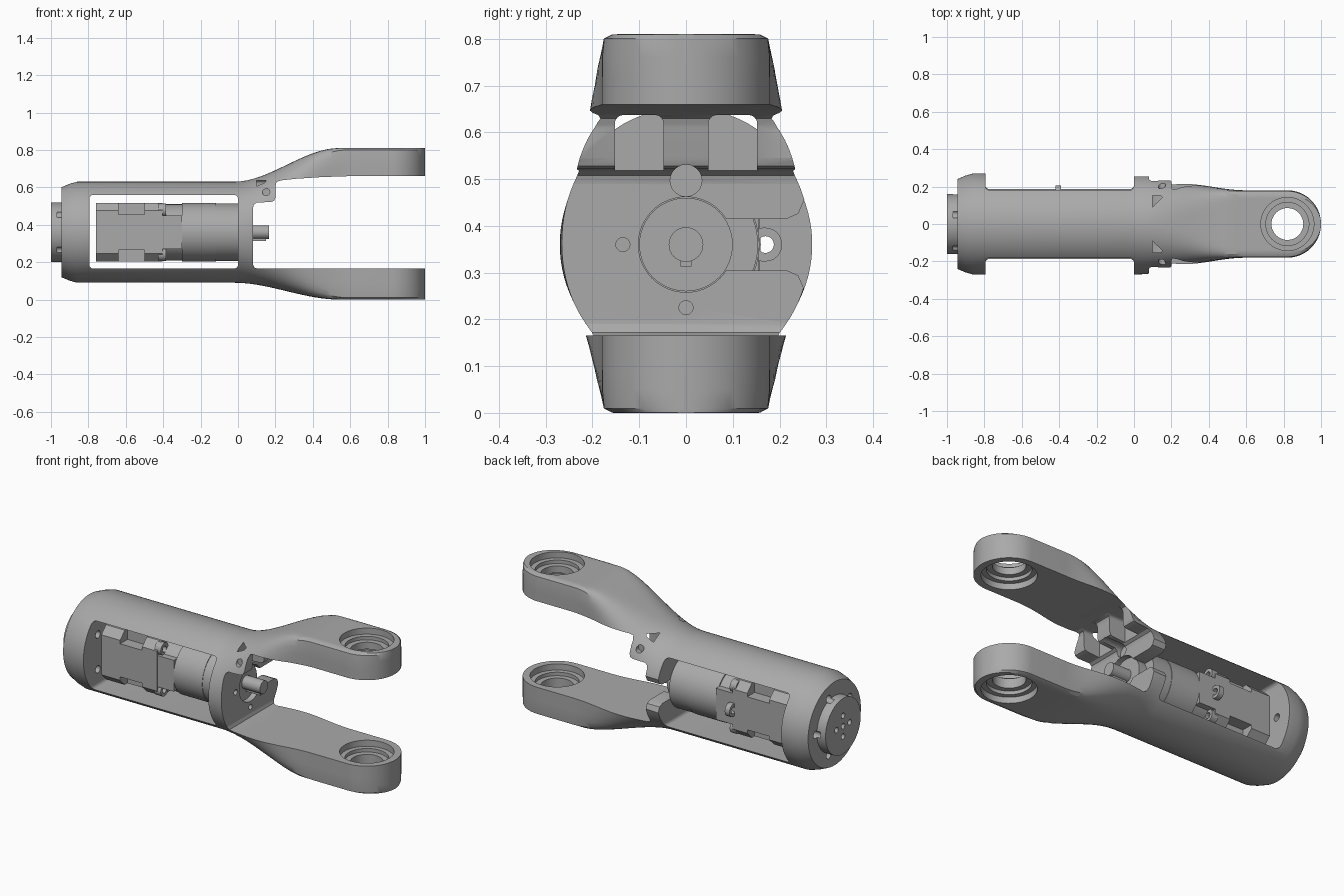
import bpy, bmesh
from math import sin, cos, pi, radians, sqrt

if "Cube" in bpy.data.objects:
    bpy.data.objects.remove(bpy.data.objects["Cube"])

AX = 0.36       # height of the long axis
EYE = 0.82      # x of the fork bores


def material(name, v):
    m = bpy.data.materials.new(name)
    m.use_nodes = True
    m.diffuse_color = (v, v, v, 1)
    m.node_tree.nodes["Principled BSDF"].inputs["Base Color"].default_value = (v, v, v, 1)
    return m


GREY = material("metal grey", 0.4)


def finish(name, bm):
    bmesh.ops.recalc_face_normals(bm, faces=bm.faces)
    me = bpy.data.meshes.new(name)
    bm.to_mesh(me)
    bm.free()
    me.materials.append(GREY)
    ob = bpy.data.objects.new(name, me)
    bpy.context.scene.collection.objects.link(ob)
    return ob


def loft(name, rings):
    bm = bmesh.new()
    rows = [[bm.verts.new(p) for p in ring] for ring in rings]
    n = len(rows[0])
    for a, b in zip(rows, rows[1:]):
        for i in range(n):
            j = (i + 1) % n
            bm.faces.new((a[i], a[j], b[j], b[i]))
    bm.faces.new(rows[0])
    bm.faces.new(rows[-1])
    return finish(name, bm)


def prism(name, pts, axis, lo, hi):
    place = {"x": lambda p, d: (d, p[0], p[1]),
             "y": lambda p, d: (p[0], d, p[1]),
             "z": lambda p, d: (p[0], p[1], d)}[axis]
    return loft(name, [[place(p, d) for p in pts] for d in (lo, hi)])


def circle(u, v, r, n=48):
    return [(u + r * cos(2 * pi * i / n), v + r * sin(2 * pi * i / n)) for i in range(n)]


def rect(u0, u1, v0, v1):
    return [(u0, v0), (u1, v0), (u1, v1), (u0, v1)]


def round_rect(u0, u1, v0, v1, r, n=6):
    pts = []
    for k, (u, v) in enumerate(rect(u0 + r, u1 - r, v0 + r, v1 - r)):
        for i in range(n + 1):
            a = pi + (k + i / n) * pi / 2
            pts.append((u + r * cos(a), v + r * sin(a)))
    return pts


def cut(ob, pts, axis, lo, hi):
    c = prism("cutter", pts, axis, lo, hi)
    c.hide_render = True
    m = ob.modifiers.new("cut", "BOOLEAN")
    m.operation, m.solver, m.object = "DIFFERENCE", "EXACT", c


def bake(ob):
    dg = bpy.context.evaluated_depsgraph_get()
    me = bpy.data.meshes.new_from_object(ob.evaluated_get(dg))
    cutters = [m.object for m in ob.modifiers]
    ob.modifiers.clear()
    ob.data = me
    for c in cutters:
        bpy.data.objects.remove(c)


def smooth(x, a, b):
    t = min(1, max(0, (x - a) / (b - a)))
    return t * t * (3 - 2 * t)


# Outer skin: round tube that swells into a tall flat-sided fork
def section(x, shrink=0.0, n=96):
    rise, flat = smooth(x, -0.02, 0.54), smooth(x, 0, 0.6)
    top, bottom = 0.63 + 0.18 * rise - shrink, 0.09 * (1 - rise) + shrink
    w = 0.27 - 0.09 * flat - shrink
    if x > EYE:
        w = max(0.004, sqrt(max(0, 0.18 ** 2 - (x - EYE) ** 2)))
    p = 2 / (1 - 0.93 * flat)
    h, mid = (top - bottom) / 2, (top + bottom) / 2
    ring = []
    for i in range(n):
        c, s = cos(2 * pi * i / n), sin(2 * pi * i / n)
        k = (abs(c) ** p + abs(s) ** p) ** (-1 / p)
        ring.append((x, w * c * k, mid + h * s * k))
    return ring


rings = [section(-0.945, 0.03), section(-0.9, 0.011), section(-0.86)]
rings += [section(-0.02 + 0.62 * i / 20) for i in range(21)]
rings += [section(EYE + 0.18 * sin(pi / 2 * i / 14)) for i in range(15)]
body = loft("fork_housing", rings)

# Motor window and gap between the fork arms
cut(body, round_rect(-0.795, 0, 0.165, 0.56, 0.022), "y", -0.5, 0.5)
gap = [(0.08, 0.19), (0.087, 0.172), (0.105, 0.165), (1.2, 0.165), (1.2, 0.66),
       (0.6, 0.66), (0.45, 0.655), (0.3, 0.645), (0.23, 0.637), (0.207, 0.63),
       (0.2, 0.61), (0.2, 0.545), (0.193, 0.528), (0.175, 0.522), (0.1, 0.518),
       (0.085, 0.508), (0.08, 0.49)]
cut(body, gap, "y", -0.5, 0.5)

# Front plate: pilot hole, side notch, screw holes
cut(body, circle(0, AX, 0.102), "x", -0.05, 0.12)
notch = [(0.08, -0.055), (0.215, -0.055), (0.24, -0.066), (0.255, -0.1), (0.32, -0.1)]
notch = [(y, AX + z) for y, z in notch] + [(y, AX - z) for y, z in reversed(notch)]
cut(body, notch, "x", -0.05, 0.12)
for y, z in ((-0.135, 0), (0, -0.135)):
    cut(body, circle(y, AX + z, 0.015, 20), "x", 0.04, 0.12)
cut(body, circle(0, 0.497, 0.034, 24), "x", 0.06, 0.3)

# Relief grooves and side screw holes under the upper arm
for s in (-1, 1):
    y0, y1 = sorted((s * 0.048, s * 0.152))
    cut(body, round_rect(y0, y1, 0.5, 0.637, 0.018), "x", 0.1, 0.24)
    y0, y1 = sorted((s * 0.19, s * 0.35))
    cut(body, circle(0.15, 0.575, 0.02, 20), "y", y0, y1)

# Bearing seats in both arms
for lo, hi in ((0, 0.165), (0.66, 0.81)):
    cut(body, circle(EYE, 0, 0.085), "z", lo - 0.02, hi + 0.02)
    for r, d in ((0.142, 0.035), (0.115, 0.055)):
        cut(body, circle(EYE, 0, r), "z", hi - d, hi + 0.02)
        cut(body, circle(EYE, 0, r), "z", lo - 0.02, lo + d)

# Rear flange disc, with a ring of five screw holes through the end wall
disc = prism("rear_flange", circle(0, AX, 0.16, 64), "x", -1.0, -0.93)
for i in range(5):
    a = 2 * pi * i / 5
    hole = circle(0.17 * cos(a), AX + 0.17 * sin(a), 0.021, 20)
    cut(body, hole, "x", -1.1, -0.75)
    cut(disc, hole, "x", -0.968, -0.9)
for y, z in ((0, 0), (0.06, 0), (-0.06, 0), (0, 0.06), (0, -0.06)):
    cut(disc, circle(y, AX + z, 0.016, 20), "x", -1.1, -0.965)

# Motor block with chamfered, notched corners
b, c = 0.157, 0.115
octagon = [(b, -c), (b, c), (c, b), (-c, b), (-b, c), (-b, -c), (-c, -b), (c, -b)]
octagon = [(y, AX + z) for y, z in octagon]
motor = prism("motor_block", octagon, "x", -0.76, -0.405)
for sy in (-1, 1):
    for sz in (-1, 1):
        y0, y1 = sorted((sy * 0.09, sy * 0.25))
        z0, z1 = sorted((sz * 0.095, sz * 0.25))
        cut(motor, rect(y0, y1, AX + z0, AX + z1), "x", -0.64, -0.5)

# Gearbox: stepped adapter, drum, pilot boss
parts = [body, disc, motor,
         prism("adapter_core", circle(0, AX, 0.15, 64), "x", -0.41, -0.295),
         prism("adapter_web", rect(-0.155, 0.155, AX - 0.09, AX + 0.09), "x", -0.405, -0.3),
         prism("gearbox_rear", circle(0, AX, 0.157, 64), "x", -0.3, -0.118),
         prism("gearbox_front", circle(0, AX, 0.154, 64), "x", -0.12, 0.0),
         prism("pilot_boss", circle(0, AX, 0.1, 48), "x", -0.01, 0.05)]

# Screw ears on the adapter and a lug beside the drum
for sy in (-1, 1):
    for sz in (-1, 1):
        y, z = sy * 0.118, AX + sz * 0.118
        ear = prism("screw_ear", circle(y, z, 0.035, 24), "x", -0.425, -0.385)
        cut(ear, circle(y, z, 0.017, 20), "x", -0.41, -0.3)
        parts.append(ear)
lug = prism("side_lug", round_rect(0.13, 0.205, AX - 0.036, AX + 0.036, 0.034), "x", -0.42, -0.39)
cut(lug, circle(0.17, AX, 0.018, 20), "x", -0.5, -0.3)
parts.append(lug)

# Output shaft with its key
parts.append(prism("output_shaft", circle(0, AX, 0.037, 32), "x", 0.0, 0.165))
parts.append(prism("shaft_key", rect(-0.012, 0.012, AX - 0.047, AX - 0.025), "x", 0.06, 0.15))

for ob in parts:
    if ob.modifiers:
        bake(ob)
    bpy.ops.object.select_all(action="DESELECT")
    ob.select_set(True)
    bpy.context.view_layer.objects.active = ob
    bpy.ops.object.shade_smooth_by_angle(angle=radians(30))
